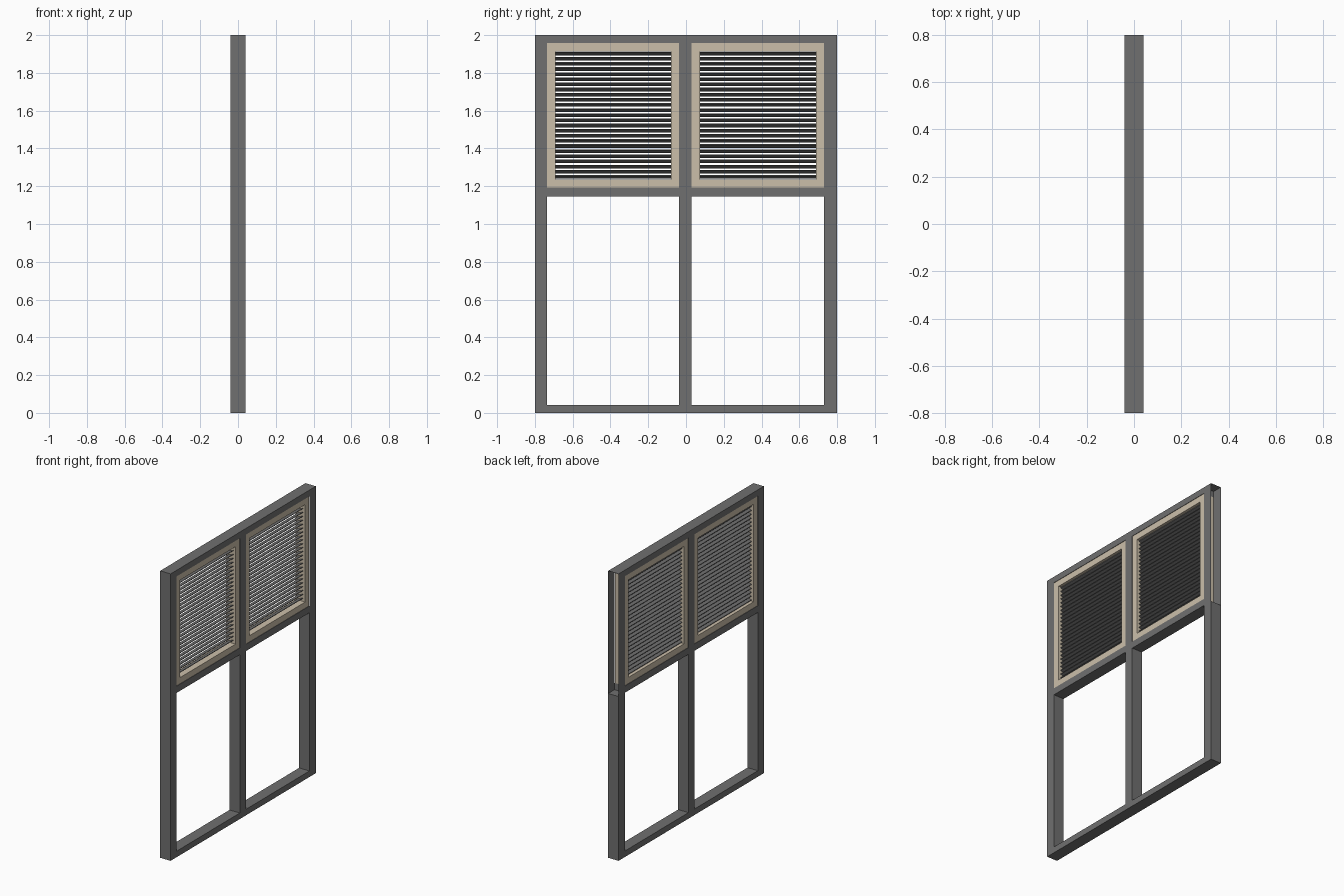
import bpy, bmesh, math

if "Cube" in bpy.data.objects:
    bpy.data.objects.remove(bpy.data.objects["Cube"])


def mat(name, c):
    m = bpy.data.materials.new(name)
    m.diffuse_color = (*c, 1)
    m.use_nodes = True
    m.node_tree.nodes["Principled BSDF"].inputs["Base Color"].default_value = m.diffuse_color
    return m


GREY = mat("grey_paint", (0.16, 0.16, 0.16))
DARK = mat("slat_grey", (0.16, 0.16, 0.16))
BEIGE = mat("beige_paint", (0.6, 0.52, 0.4))


def finish(name, bm, m):
    me = bpy.data.meshes.new(name)
    bm.to_mesh(me)
    bm.free()
    ob = bpy.data.objects.new(name, me)
    ob.data.materials.append(m)
    bpy.context.collection.objects.link(ob)
    return ob


def box(name, y0, y1, z0, z1, hx, m, skip=None):
    """Box spanning y0..y1, z0..z1, x +-hx; skip drops faces by normal."""
    bm = bmesh.new()
    bmesh.ops.create_cube(bm, size=1)
    if skip:
        drop = [f for f in bm.faces if skip(f.normal)]
        bmesh.ops.delete(bm, geom=drop, context='FACES')
    for v in bm.verts:
        v.co = (v.co.x * 2 * hx, (y0, y1)[v.co.y > 0], (z0, z1)[v.co.z > 0])
    return finish(name, bm, m)


def ring(name, y0, y1, z0, z1, w, hx, m):
    """Rectangular frame of bar width w."""
    bm = bmesh.new()
    loops = []
    for x in (-hx, hx):
        for i in (0, w):
            loops.append([bm.verts.new((x, y, z)) for y, z in (
                (y0 + i, z0 + i), (y1 - i, z0 + i), (y1 - i, z1 - i), (y0 + i, z1 - i))])
    for a, b in ((0, 1), (1, 3), (3, 2), (2, 0)):
        for k in range(4):
            n = (k + 1) % 4
            bm.faces.new((loops[a][k], loops[a][n], loops[b][n], loops[b][k]))
    bmesh.ops.recalc_face_normals(bm, faces=bm.faces)
    return finish(name, bm, m)


def slats(name, y0, y1, z0, z1, count, m):
    """Sloping louvre slats, high edge towards +x."""
    bm = bmesh.new()
    pitch = (z1 - z0) / count
    hx, rise, t = 0.02, 0.015, 0.004
    for i in range(count):
        z = z0 + pitch * (i + 0.5)
        prof = ((-hx, z - rise / 2 - t / 2), (hx, z + rise / 2 - t / 2),
                (hx, z + rise / 2 + t / 2), (-hx, z - rise / 2 + t / 2))
        a = [bm.verts.new((x, y0, zz)) for x, zz in prof]
        b = [bm.verts.new((x, y1, zz)) for x, zz in prof]
        bm.faces.new(a)
        bm.faces.new(b[::-1])
        for k in range(4):
            n = (k + 1) % 4
            bm.faces.new((a[n], a[k], b[k], b[n]))
    bmesh.ops.recalc_face_normals(bm, faces=bm.faces)
    return finish(name, bm, m)


D = 0.04
# stiles; the upper part of the +y stile is open on its side faces
box("left_stile", -0.8, -0.735, 0, 2, D, GREY)
box("middle_stile", -0.037, 0.03, 0, 2, D, GREY)
box("right_stile_lower", 0.73, 0.8, 0, 1.145, D, GREY)
box("right_stile_upper", 0.73, 0.8, 1.145, 2, D, GREY, lambda n: abs(n.y) > 0.5)

# rails and sashes for each bay
for side, y0, y1 in (("left", -0.735, -0.037), ("right", 0.03, 0.73)):
    box(side + "_top_rail", y0, y1, 1.957, 2, D, GREY)
    box(side + "_middle_rail", y0, y1, 1.145, 1.192, D, GREY)
    box(side + "_bottom_rail", y0, y1, 0, 0.042, D, GREY)
    ring(side + "_shutter_frame", y0, y1, 1.192, 1.957, 0.043, 0.037, BEIGE)
    slats(side + "_shutter_slats", y0 + 0.041, y1 - 0.041, 1.236, 1.916, 25, DARK)
